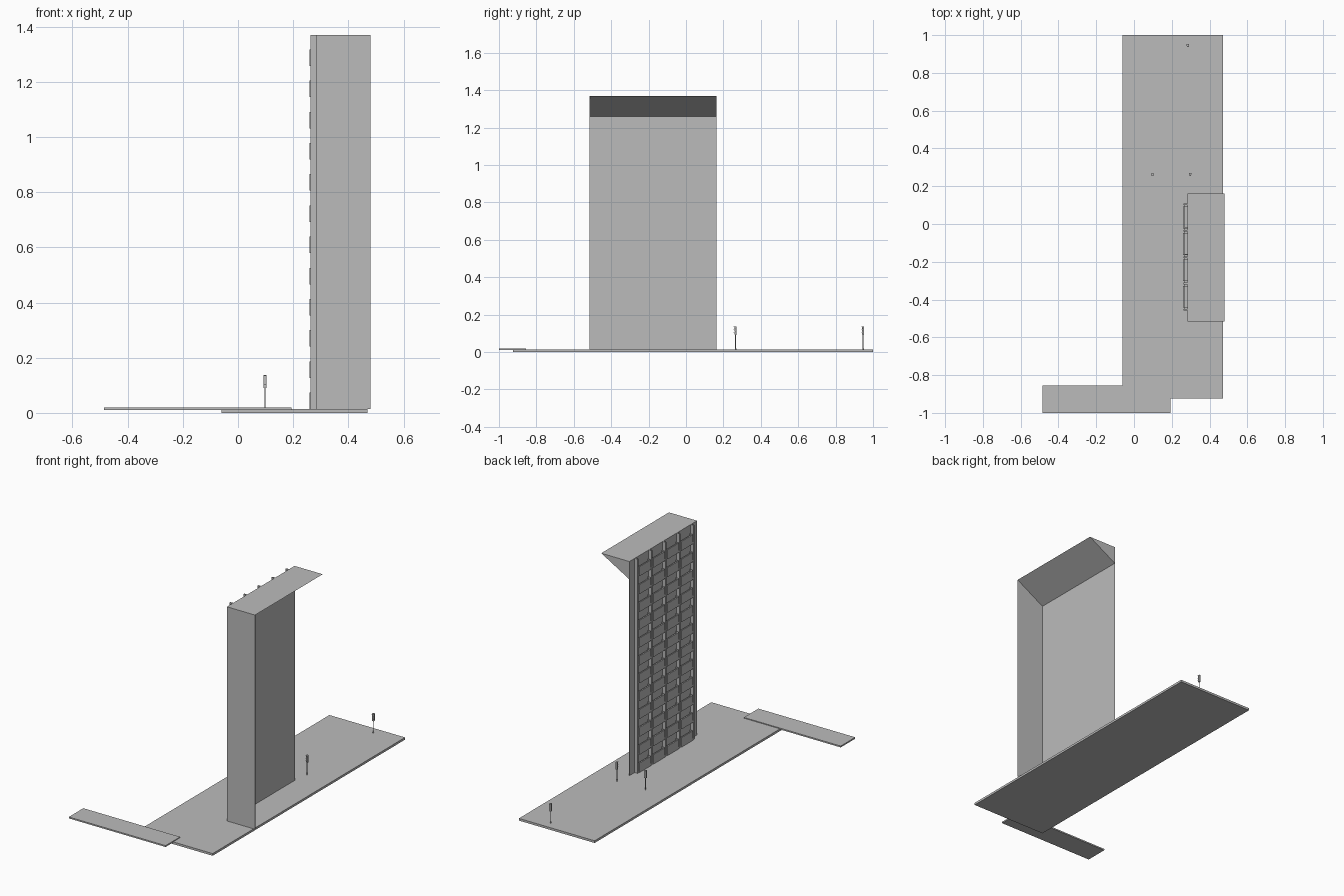
import bpy
import bmesh
from mathutils import Matrix, Vector

cube = bpy.data.objects.get("Cube")
if cube:
    bpy.data.objects.remove(cube, do_unlink=True)

grey = bpy.data.materials.new("plain_grey")
grey.use_nodes = True
grey.diffuse_color = (0.5, 0.5, 0.5, 1)
grey.node_tree.nodes["Principled BSDF"].inputs["Base Color"].default_value = (0.5, 0.5, 0.5, 1)


def add_box(bm, low, high):
    low, high = Vector(low), Vector(high)
    place = Matrix.Translation((low + high) / 2) @ Matrix.Diagonal((*(high - low), 1))
    bmesh.ops.create_cube(bm, size=1, matrix=place)


def add_tube(bm, centre, radius, depth, along_y=False):
    turn = Matrix.Rotation(1.5708, 4, "X") if along_y else Matrix()
    bmesh.ops.create_cone(bm, cap_ends=True, segments=10, radius1=radius, radius2=radius,
                          depth=depth, matrix=Matrix.Translation(centre) @ turn)


def finish(bm, name):
    bmesh.ops.recalc_face_normals(bm, faces=bm.faces)
    mesh = bpy.data.meshes.new(name)
    bm.to_mesh(mesh)
    bm.free()
    mesh.materials.append(grey)
    obj = bpy.data.objects.new(name, mesh)
    bpy.context.collection.objects.link(obj)
    return obj


def box(name, low, high):
    bm = bmesh.new()
    add_box(bm, low, high)
    return finish(bm, name)


# Ground and cross street
box("ground_slab", (-0.06, -0.925, 0), (0.47, 1, 0.014))
box("cross_street", (-0.485, -1, 0.01), (0.193, -0.855, 0.019))

# Tower: two thin walls meeting in a corner
X0, X1, Y0, Y1 = 0.283, 0.48, -0.515, 0.162
BASE, TOP, STOREYS = 0.014, 1.37, 12
STEP = (TOP - BASE) / STOREYS
SHEET = 0.003
box("front_wall", (X0, Y0, BASE), (X1, Y0 + SHEET, TOP))
box("side_wall", (X0, Y0, BASE), (X0 + SHEET, Y1, TOP))

# Roof wedge with a sloping underside
bm = bmesh.new()
section = [(X0, TOP), (X1, TOP), (X0, TOP - STEP)]
face = bm.faces.new([bm.verts.new((x, Y0, z)) for x, z in section])
side = bmesh.ops.extrude_face_region(bm, geom=[face])["geom"]
bmesh.ops.translate(bm, vec=(0, Y1 - Y0, 0),
                    verts=[v for v in side if isinstance(v, bmesh.types.BMVert)])
finish(bm, "roof_wedge")

# Balcony grid on the side wall
COLUMNS, B0, B1 = 4, -0.455, 0.105
PITCH = (B1 - B0) / COLUMNS
rails, slabs = bmesh.new(), bmesh.new()
for row in range(STOREYS):
    z = BASE + row * STEP
    add_box(slabs, (0.264, B0, z), (X0, B1, z + 0.008))
    for col in range(COLUMNS):
        y = B0 + col * PITCH
        add_box(rails, (0.26, y + 0.012, z), (0.268, y + PITCH - 0.012, z + STEP * 0.53))
        for end in (y + 0.012, y + PITCH - 0.016):
            add_box(rails, (0.264, end, z), (X0, end + 0.004, z + STEP * 0.53))
finish(rails, "balcony_rails")
finish(slabs, "balcony_slabs")

fins = bmesh.new()
for col in range(COLUMNS + 1):
    y = B0 + col * PITCH
    add_box(fins, (0.263, y - 0.004, BASE), (X0, y + 0.004, TOP))
finish(fins, "balcony_dividers")

# Traffic lights: pole, housing, three lamps with hoods
for number, (x, y) in enumerate([(0.285, 0.947), (0.098, 0.265), (0.298, 0.265)], 1):
    bm = bmesh.new()
    add_tube(bm, (x, y, 0.053), 0.002, 0.078)
    add_tube(bm, (x, y, 0.016), 0.004, 0.005)
    add_box(bm, (x - 0.006, y - 0.004, 0.09), (x + 0.006, y + 0.006, 0.137))
    for i in range(3):
        z = 0.098 + i * 0.0155
        add_tube(bm, (x, y - 0.004, z), 0.005, 0.004, along_y=True)
        add_box(bm, (x - 0.005, y - 0.01, z + 0.005), (x + 0.005, y - 0.004, z + 0.0065))
    finish(bm, f"traffic_light_{number}")
